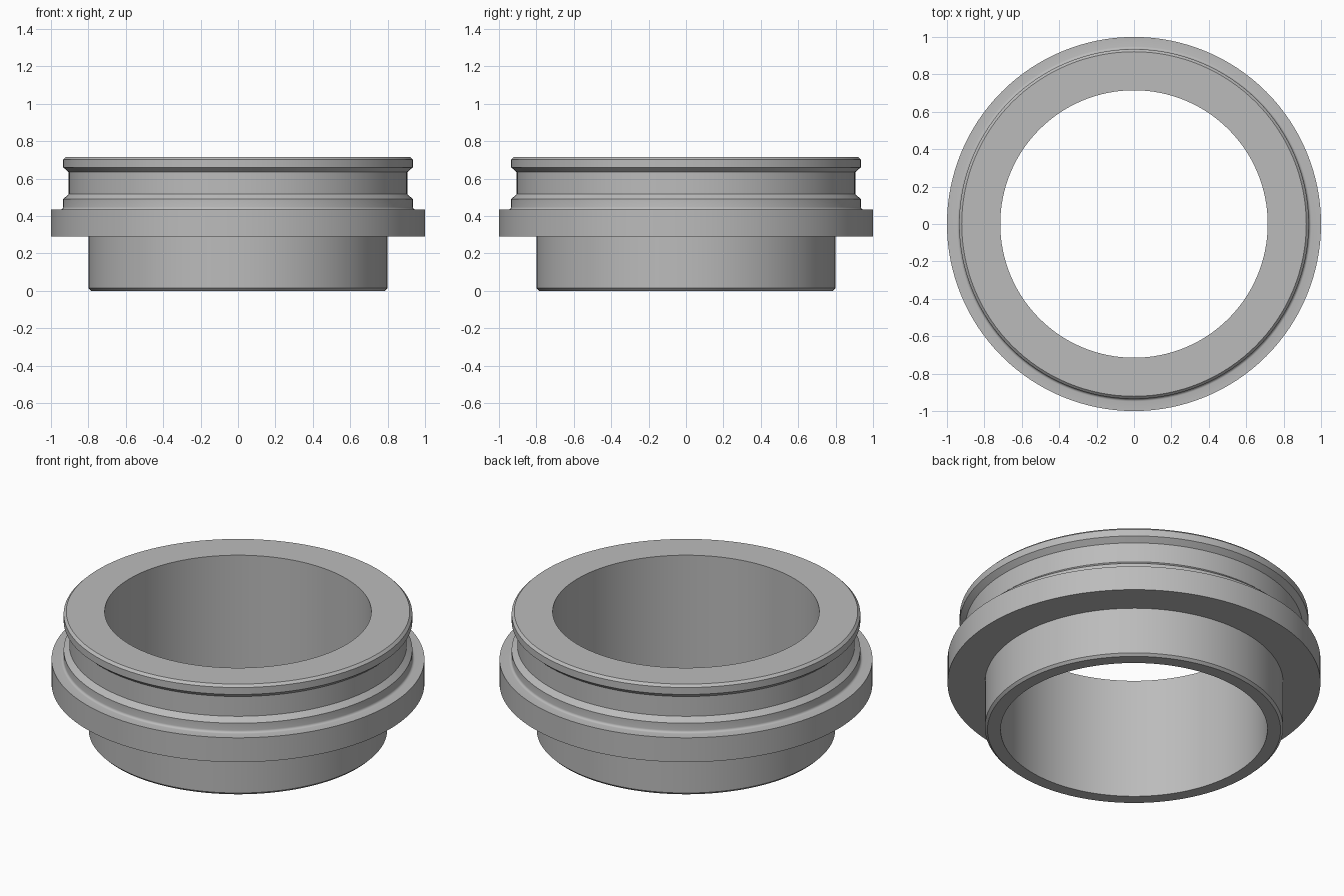
import bpy
import bmesh
import math
from mathutils import Matrix

cube = bpy.data.objects.get("Cube")
if cube:
    bpy.data.objects.remove(cube, do_unlink=True)

# Plain grey metal
metal = bpy.data.materials.new("grey_metal")
metal.use_nodes = True
grey = (0.5, 0.5, 0.5, 1)
metal.diffuse_color = grey
metal.node_tree.nodes["Principled BSDF"].inputs["Base Color"].default_value = grey

SEGMENTS = 128
BORE, SPIGOT, FLANGE, LIP, GROOVE = 0.715, 0.8, 1.0, 0.935, 0.905
TOP, CHAMFER = 0.715, 0.014

# Closed cross-section as (radius, height), from the foot of the bore outwards and up
profile = [
    (BORE, 0), (SPIGOT - CHAMFER, 0), (SPIGOT, CHAMFER),         # spigot
    (SPIGOT, 0.29), (FLANGE, 0.29), (FLANGE, 0.434),             # flange
]
# Small concave fillet between flange and lower lip
for i in range(5):
    a = math.radians(90) * i / 4
    profile.append((LIP + CHAMFER * (1 - math.sin(a)),
                    0.434 + CHAMFER * (1 - math.cos(a))))
profile += [
    (LIP, 0.49), (GROOVE, 0.517), (GROOVE, 0.634), (LIP, 0.66),  # seal groove
    (LIP, TOP - CHAMFER), (LIP - CHAMFER, TOP), (BORE, TOP),     # upper lip
]

# Revolve the section about the vertical axis
bm = bmesh.new()
rings = []
for s in range(SEGMENTS):
    turn = Matrix.Rotation(math.tau * s / SEGMENTS, 3, "Z")
    rings.append([bm.verts.new(turn @ bm_co) for bm_co in
                  (Matrix.Translation((r, 0, z)).translation for r, z in profile)])
n = len(profile)
for s in range(SEGMENTS):
    here, there = rings[s], rings[(s + 1) % SEGMENTS]
    for i in range(n):
        j = (i + 1) % n
        bm.faces.new((here[i], there[i], there[j], here[j]))
bmesh.ops.recalc_face_normals(bm, faces=bm.faces)

mesh = bpy.data.meshes.new("flanged_ring")
bm.to_mesh(mesh)
bm.free()
mesh.materials.append(metal)
ring = bpy.data.objects.new("flanged_ring", mesh)
bpy.context.collection.objects.link(ring)

# Smooth walls, crisp machined edges
bpy.ops.object.select_all(action="DESELECT")
ring.select_set(True)
bpy.context.view_layer.objects.active = ring
bpy.ops.object.shade_smooth_by_angle(angle=math.radians(25))
